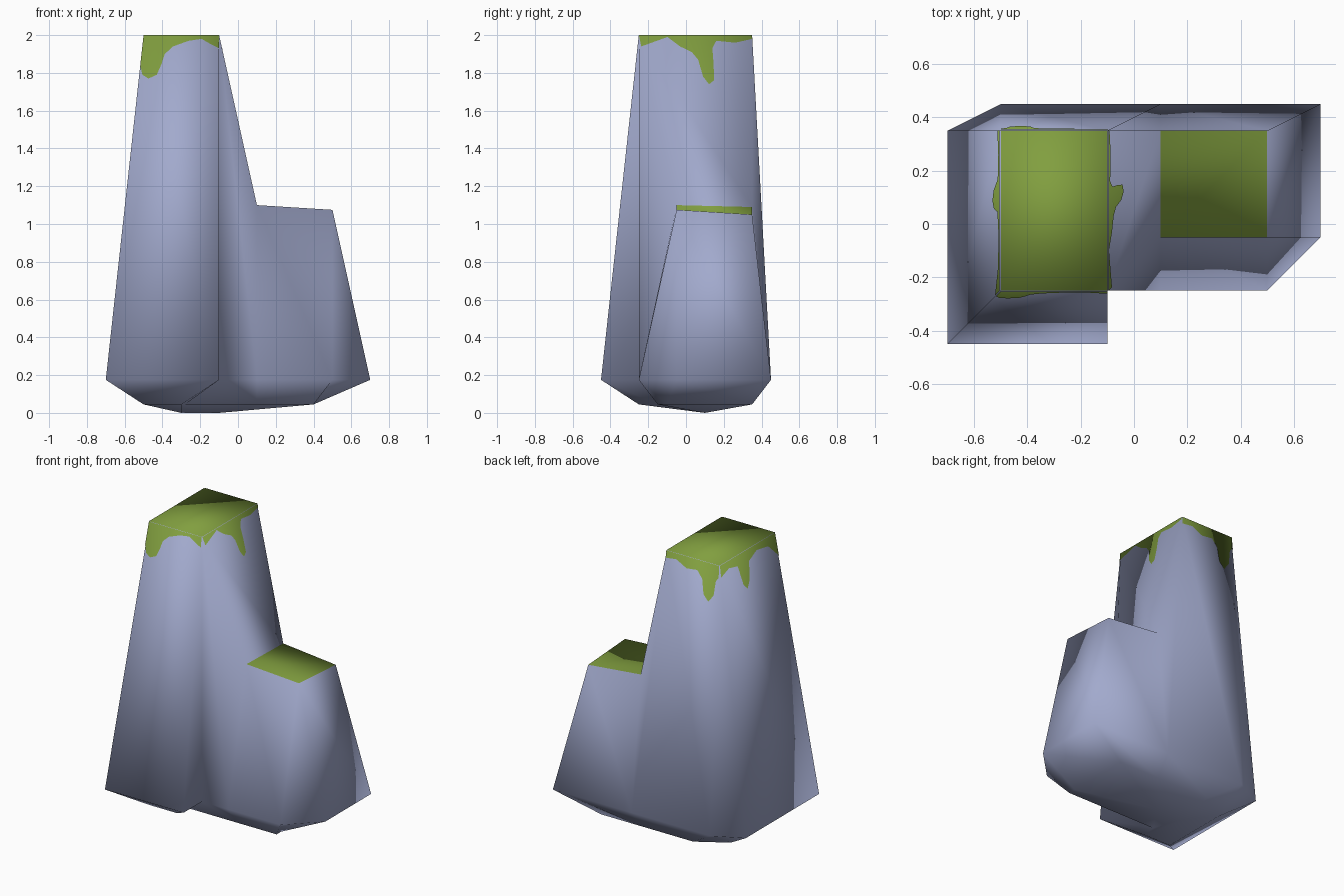
import bpy, bmesh
from mathutils import Vector

cube = bpy.data.objects.get("Cube")
if cube:
    bpy.data.objects.remove(cube, do_unlink=True)


def material(name, colour):
    mat = bpy.data.materials.new(name)
    mat.use_nodes = True
    mat.diffuse_color = (*colour, 1)
    mat.node_tree.nodes["Principled BSDF"].inputs["Base Color"].default_value = (*colour, 1)
    return mat


stone = material("blue grey stone", (.36, .40, .61))
moss = material("moss green", (.22, .345, .05))


def build(name, points, faces, materials):
    """Make a smooth mesh object from points and faces."""
    bm = bmesh.new()
    verts = [bm.verts.new(p) for p in points]
    for face in faces:
        bm.faces.new([verts[i] for i in face])
    bmesh.ops.remove_doubles(bm, verts=bm.verts, dist=.0001)
    bmesh.ops.recalc_face_normals(bm, faces=bm.faces)
    for f in bm.faces:
        f.smooth = True
    mesh = bpy.data.meshes.new(name)
    bm.to_mesh(mesh)
    bm.free()
    obj = bpy.data.objects.new(name, mesh)
    bpy.context.scene.collection.objects.link(obj)
    for mat in materials:
        mesh.materials.append(mat)
    return obj


# Corners of the two summits
corner = {
    "A": (-.5, -.25, 2), "B": (-.1, -.25, 2), "C": (-.1, .35, 2), "D": (-.5, .35, 2),
    "E": (.1, -.05, 1.1), "F": (.5, -.05, 1.075), "G": (.5, .35, 1.05), "H": (.1, .35, 1.09),
}
# Widest outline near the ground, and the smaller outline under it
rim = {
    "a": (-.7, -.45), "b": (-.1, -.45), "c": (-.1, -.25), "d": (.1, -.25), "e": (.5, -.25),
    "f": (.7, -.05), "g": (.7, .45), "h": (.1, .45), "i": (-.5, .45), "j": (-.7, .35),
}
low = [(-.5, -.25), (-.3, -.25), (-.28, -.15), (.1, -.15), (.4, -.15),
       (.4, -.1), (.4, .35), (.1, .35), (-.3, .35), (-.5, .23)]
for name, (x, y) in rim.items():
    corner[name] = (x, y, .175)

# Summits and walls, each face named by its corners
names = list(corner)
outline = "ABCD EFGH ABba Bcb BEdc BCHE EFed Ffe FGgf GHhg HCh CDih Dji DAaj".split()
faces = [[names.index(n) for n in face] for face in outline]

# Rounded foot that closes on a short ridge at the ground
points = list(corner.values())
points += [(x, y, .045) for x, y in low]
points += [(-.3 if x < -.2 else -.1, .1, 0) for x, y in low]
count = len(rim)
first = names.index("a")
for ring in (first, first + count):
    for k in range(count):
        n = (k + 1) % count
        faces.append((ring + k, ring + n, ring + count + n, ring + count + k))

rock = build("rock_columns", points, faces, [stone, moss])
for poly in rock.data.polygons:
    if poly.normal.z > .8:
        poly.material_index = 1

# Moss drips: thin plates hanging from each edge of the tall summit
# Every drip is a list of (distance along the edge, depth below it)
drips = {
    "front": ("ABba", [(0, .16), (.04, .21), (.12, .23), (.22, .21), (.27, .15), (.3, .1),
                       (.4, .06), (.6, .03), (.77, .02), (.9, .05), (1, .07)]),
    "right": ("BCHE", [(0, .06), (.1, .04), (.25, .01), (.35, .06), (.45, .09), (.5, .13),
                       (.53, .22), (.58, .26), (.63, .24), (.64, .16), (.61, .1), (.68, .03),
                       (.85, .04), (1, .02)]),
    "back": ("CDih", [(0, .05), (.2, .04), (.4, .08), (.6, .07), (.7, .12), (.74, .22),
                      (.83, .26), (.92, .21), (.95, .11), (1, .08)]),
    "left": ("DAaj", [(0, .08), (.15, .05), (.3, .07), (.36, .21), (.42, .25), (.47, .2),
                      (.5, .08), (.65, .04), (.85, .06), (1, .16)]),
}
for side, (wall, drip) in drips.items():
    start, end, end_low, start_low = (Vector(corner[n]) for n in wall)
    out = (start_low - start).cross(end - start).normalized() * .004
    out.z = 0
    points = []
    for along, depth in drip:
        top = start.lerp(end, along)
        down = start_low.lerp(end_low, along) - top
        points += [top + out, top + out - down * (depth / down.z)]
    strips = [(2 * k, 2 * k + 1, 2 * k + 3, 2 * k + 2) for k in range(len(drip) - 1)]
    plate = build("moss_drips_" + side, points, strips, [moss])
    # Turn the plate outward and shade it like the rock beneath
    if plate.data.polygons[0].normal.dot(out) < 0:
        plate.data.flip_normals()
    shading = plate.modifiers.new("rock shading", "DATA_TRANSFER")
    shading.object = rock
    shading.use_loop_data = True
    shading.data_types_loops = {"CUSTOM_NORMAL"}
    shading.loop_mapping = "POLYINTERP_NEAREST"
